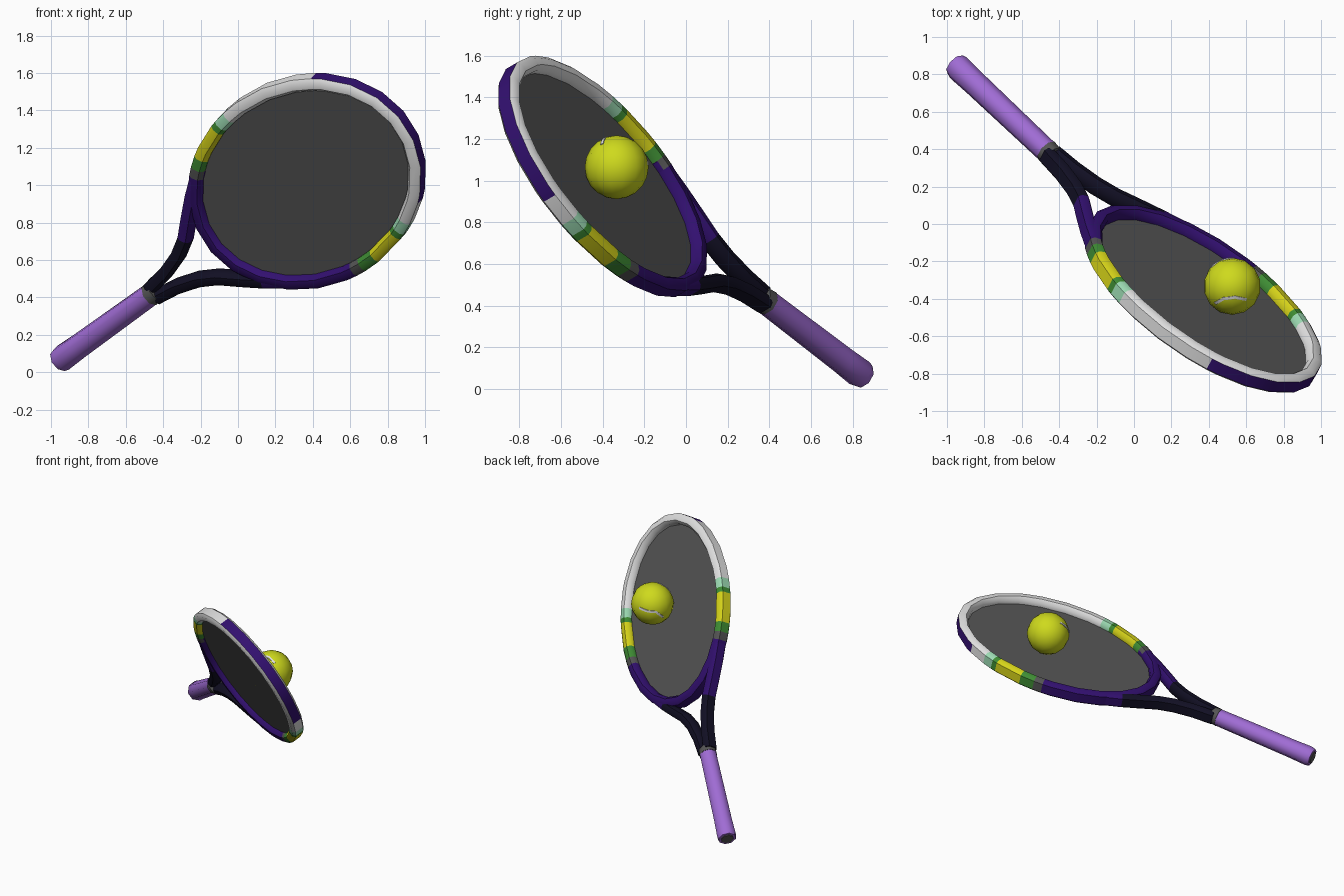
import bpy, bmesh, math
from mathutils import Vector

if "Cube" in bpy.data.objects:
    bpy.data.objects.remove(bpy.data.objects["Cube"])

# Racket frame: D runs handle -> tip, W across the head, N out of the strings
C = Vector((0.37, -0.40, 1.02))
D = Vector((0.644, -0.608, 0.465)).normalized()
N = Vector((0.41, 0.79, 0.46))
N = (N - D * N.dot(D)).normalized()
W = D.cross(N).normalized()
if W.z < 0:
    W = -W
A, B = 0.74, 0.535          # head half axes, tube centre


def P(d, w, n=0.0):
    return C + D * d + W * w + N * n


MATS = {}
for name, col in {
    "lilac": (0.35, 0.15, 0.66), "purple": (0.032, 0.005, 0.16),
    "navy": (0.006, 0.005, 0.018), "white": (0.76, 0.76, 0.76),
    "yellow": (0.68, 0.66, 0.01), "ball_yellow": (0.62, 0.70, 0.012),
    "green": (0.05, 0.27, 0.035), "mint": (0.34, 0.72, 0.46),
    "dark_grey": (0.09, 0.09, 0.09)}.items():
    m = bpy.data.materials.new(name)
    m.diffuse_color = (*col, 1)
    m.use_nodes = True
    m.node_tree.nodes["Principled BSDF"].inputs["Base Color"].default_value = m.diffuse_color
    MATS[name] = m


def finish(bm, name, mats, angle=40):
    bmesh.ops.recalc_face_normals(bm, faces=bm.faces)
    me = bpy.data.meshes.new(name)
    bm.to_mesh(me)
    bm.free()
    for m in mats:
        me.materials.append(MATS[m])
    ob = bpy.data.objects.new(name, me)
    bpy.context.collection.objects.link(ob)
    bpy.ops.object.select_all(action='DESELECT')
    bpy.context.view_layer.objects.active = ob
    ob.select_set(True)
    bpy.ops.object.shade_smooth_by_angle(angle=math.radians(angle))
    return ob


def skin(bm, rings, closed, rule):
    """Join rings of points with quads; rule(ring, side) gives the material."""
    vs = [[bm.verts.new(p) for p in r] for r in rings]
    k = len(rings[0])
    for i in range(len(vs) if closed else len(vs) - 1):
        a, b = vs[i], vs[(i + 1) % len(vs)]
        for j in range(k):
            f = bm.faces.new((a[j], a[(j + 1) % k], b[(j + 1) % k], b[j]))
            f.material_index = rule(i, j)
    if not closed:
        bm.faces.new(vs[0]).material_index = rule(0, 0)
        bm.faces.new(vs[-1]).material_index = rule(len(vs) - 2, 0)


# Tube section (outward, normal); side 0 is the outer face
SECTION = [(0.038, -0.034), (0.038, 0.034), (0.018, 0.05), (-0.018, 0.05),
           (-0.038, 0.026), (-0.038, -0.026), (-0.018, -0.05), (0.018, -0.05)]

# Head hoop with painted bands by angle: (start angle, colour)
BANDS = [(-180, "purple"), (-100, "dark_grey"), (-95, "green"), (-87, "yellow"),
         (-71, "green"), (-68, "mint"), (-62, "white"), (98, "mint"),
         (104, "green"), (107, "yellow"), (125, "green"), (131, "dark_grey"),
         (136, "purple")]
HOOP = ["purple", "white", "yellow", "green", "mint", "dark_grey"]
fixed = [b[0] for b in BANDS] + [-50, 50]
angles = sorted(fixed + [a for a in range(-180, 180, 15)
                         if min(abs(a - f) for f in fixed) > 4])
rings = []
for a in angles:
    t = math.radians(a)
    d, w = A * math.cos(t), B * math.sin(t)
    out = Vector((math.cos(t) / A, math.sin(t) / B)).normalized()
    rings.append([P(d + out.x * u, w + out.y * u, v) for u, v in SECTION])


def hoop_rule(i, j):
    col = [c for s, c in BANDS if s <= angles[i]][-1]
    if j == 0 and -50 <= angles[i] < 50:      # purple bumper on the tip
        col = "purple"
    return HOOP.index(col)


bm = bmesh.new()
skin(bm, rings, True, hoop_rule)
finish(bm, "head_hoop", HOOP, 50)

# String bed
bm = bmesh.new()
loops = [[bm.verts.new(P((A - 0.02) * math.cos(k * math.tau / 24),
                         (B - 0.02) * math.sin(k * math.tau / 24), n))
          for k in range(24)] for n in (-0.014, -0.006)]
for lp in loops:
    bm.faces.new(lp)
for k in range(24):
    q = (k + 1) % 24
    bm.faces.new((loops[0][k], loops[0][q], loops[1][q], loops[1][k]))
finish(bm, "string_bed", ["dark_grey"])

# Throat arms: navy near the handle, purple near the head
ARM = [(-1.27, 0.03), (-1.12, 0.048), (-0.98, 0.085), (-0.87, 0.137),
       (-0.76, 0.218), (-0.65, 0.296), (-0.56, 0.352), (-0.48, 0.395)]
for side, limit, name in ((1, -0.87, "left_arm"), (-1, -0.65, "right_arm")):
    rings = []
    for i, (d, w) in enumerate(ARM):
        p, q = ARM[max(i - 1, 0)], ARM[min(i + 1, len(ARM) - 1)]
        t = Vector((q[0] - p[0], q[1] - p[1])).normalized()
        s = 0.8 if i == len(ARM) - 1 else 0.95
        rings.append([P(d - t.y * u * s, side * (w + t.x * u * s), v * s)
                      for u, v in SECTION])
    bm = bmesh.new()
    skin(bm, rings, False, lambda i, j: 0 if ARM[i][0] < limit else 1)
    finish(bm, name, ["navy", "purple"], 50)


# Handle, collar and butt cap: eight-sided turned parts along D
def turned(name, profile, mat):
    rings = [[P(d, r * math.cos((k + .5) * math.tau / 8),
                r * math.sin((k + .5) * math.tau / 8)) for k in range(8)]
             for d, r in profile]
    bm = bmesh.new()
    skin(bm, rings, False, lambda i, j: 0)
    finish(bm, name, [mat], 50)


turned("handle_grip", [(-2.06, 0.064), (-2.03, 0.072), (-1.9, 0.068),
                       (-1.29, 0.063)], "lilac")
turned("handle_collar", [(-1.30, 0.066), (-1.25, 0.060)], "dark_grey")
turned("butt_cap", [(-2.066, 0.045), (-2.05, 0.05)], "dark_grey")

# Ball resting behind the strings
BC, R = Vector((0.525, -0.333, 1.065)), 0.153
bm = bmesh.new()
bmesh.ops.create_uvsphere(bm, u_segments=14, v_segments=10, radius=R)
bmesh.ops.translate(bm, verts=bm.verts, vec=BC)
finish(bm, "ball", ["ball_yellow"], 60)


# Ball seam: thin strips laid over the surface, drawn as seen from one direction
def seam(name, right, up, pts):
    right, up = Vector(right).normalized(), Vector(up).normalized()
    toward = right.cross(up)
    dirs = [(right * x + up * y + toward * math.sqrt(max(0, 1 - x * x - y * y)))
            for x, y in pts]
    fine = [a.lerp(b, k / 4).normalized() for a, b in zip(dirs, dirs[1:])
            for k in range(4)] + [dirs[-1].normalized()]
    rings = []
    for i, v in enumerate(fine):
        t = fine[min(i + 1, len(fine) - 1)] - fine[max(i - 1, 0)]
        s = v.cross(t).normalized() * 0.008
        rings.append([BC + v * R * h + s * e for h, e in
                      ((0.94, -1), (0.94, 1), (1.008, 1), (1.008, -1))])
    bm = bmesh.new()
    skin(bm, rings, False, lambda i, j: 0)
    finish(bm, name, ["white"])


seam("ball_seam_top", (1, 0, 0), (0, 1, 0),
     [(-0.6, -0.6), (-0.3, -0.43), (0.1, -0.38), (0.5, -0.46)])
seam("ball_seam_back", (-1, -1, 0), (0.34, -0.34, 0.88),
     [(-0.75, -0.2), (-0.4, -0.4), (0, -0.47), (0.35, -0.72)])
